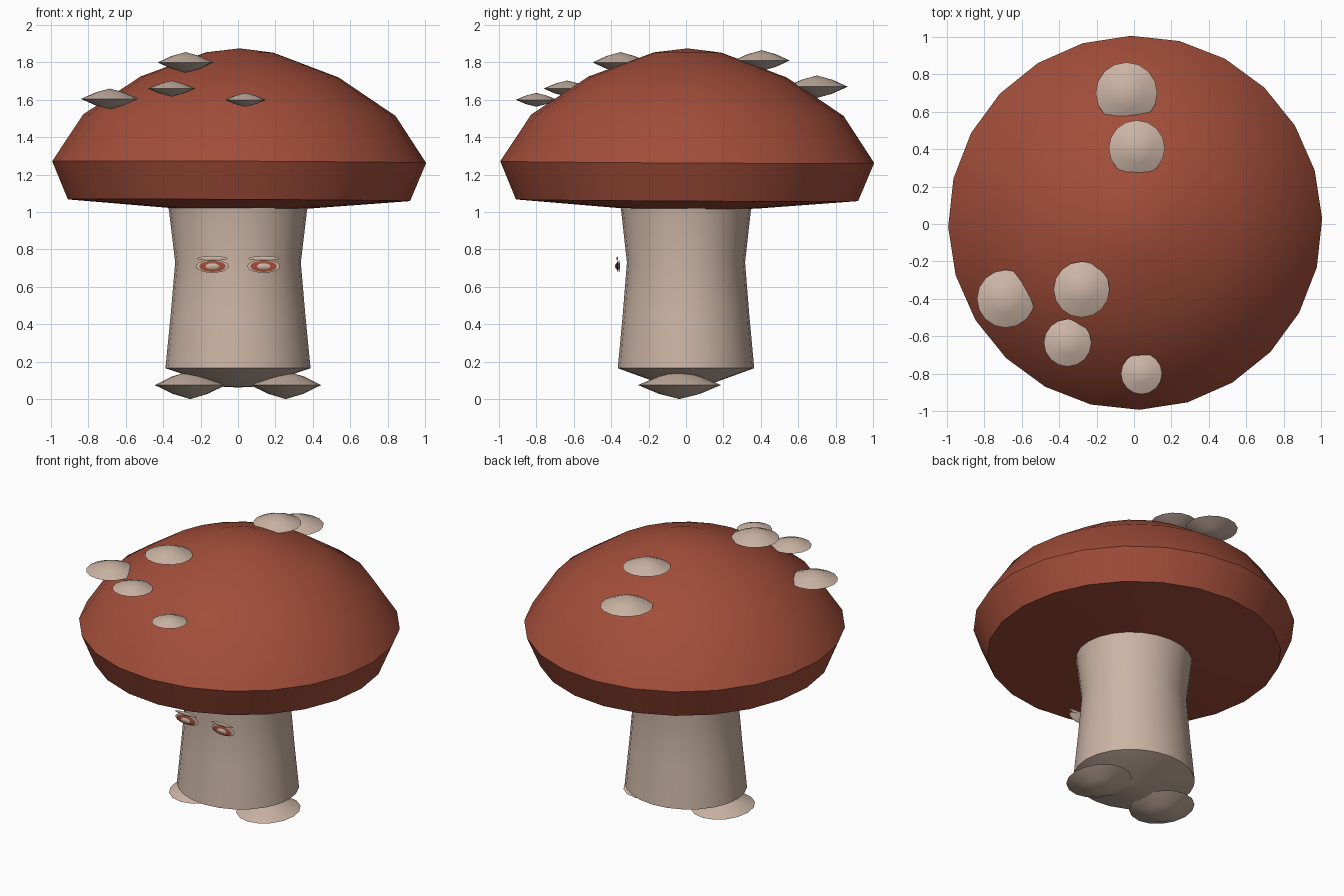
import bpy, bmesh, math
from mathutils import Matrix

if "Cube" in bpy.data.objects:
    bpy.data.objects.remove(bpy.data.objects["Cube"])


def make_material(name, rgb):
    m = bpy.data.materials.new(name)
    m.diffuse_color = (*rgb, 1)
    m.use_nodes = True
    m.node_tree.nodes["Principled BSDF"].inputs["Base Color"].default_value = m.diffuse_color
    return m


RED = make_material("brick red", (0.36, 0.075, 0.042))
CREAM = make_material("cream", (0.60, 0.46, 0.375))


def lathe(name, profile, sides, mat, loc=(0, 0, 0), scale=(1, 1, 1),
          rot=(0, 0, 0), angle=32):
    """Revolve (radius, height) points about z; zero radius makes a pole."""
    bm = bmesh.new()
    rings = []
    for r, z in profile:
        n = 1 if r == 0 else sides
        rings.append([bm.verts.new((r * math.cos(2 * math.pi * i / sides),
                                    r * math.sin(2 * math.pi * i / sides), z))
                      for i in range(n)])
    for a, b in zip(rings, rings[1:]):
        for i in range(sides):
            j = (i + 1) % sides
            vs = [a[i % len(a)], a[j % len(a)], b[j % len(b)], b[i % len(b)]]
            bm.faces.new(list(dict.fromkeys(vs)))
    bmesh.ops.transform(bm, matrix=Matrix.Diagonal((*scale, 1)), verts=bm.verts)
    bmesh.ops.recalc_face_normals(bm, faces=bm.faces)
    me = bpy.data.meshes.new(name)
    bm.to_mesh(me)
    bm.free()
    me.materials.append(mat)
    ob = bpy.data.objects.new(name, me)
    bpy.context.collection.objects.link(ob)
    ob.location, ob.rotation_euler = loc, rot
    bpy.ops.object.select_all(action='DESELECT')
    ob.select_set(True)
    bpy.context.view_layer.objects.active = ob
    bpy.ops.object.shade_smooth_by_angle(angle=math.radians(angle))
    return ob


# Flat lens used for spots, feet and eyes
LENS = [(0, -1), (0.5, -0.62), (1, 0), (0.5, 0.62), (0, 1)]

# Cap: low dome, sharp rim, tapered lip and shallow underside
lathe("cap", [(0, 1.875), (0.18, 1.853), (0.53, 1.722), (0.835, 1.518),
              (1.0, 1.267), (0.915, 1.063), (0.37, 1.02), (0, 1.01)],
      24, RED, rot=(-0.005, 0.005, math.radians(1.3)))

# Stem: waisted, slightly oval, with a dished bottom
lathe("stem", [(0, 1.1), (0.385, 1.1), (0.368, 1.0), (0.336, 0.73),
               (0.36, 0.45), (0.388, 0.165), (0.1, 0.067), (0, 0.062)],
      24, CREAM, scale=(1, 0.94, 1))

# Spots on the cap: x, y, z, radius, half height
spots = [(-0.04, 0.70, 1.67, 0.165, 0.06), (0.015, 0.405, 1.81, 0.15, 0.055),
         (-0.28, -0.35, 1.80, 0.15, 0.055), (-0.685, -0.40, 1.605, 0.155, 0.055),
         (-0.355, -0.635, 1.66, 0.127, 0.043), (0.04, -0.80, 1.60, 0.11, 0.037)]
for i, (x, y, z, r, h) in enumerate(spots):
    lathe(f"cap_spot_{i + 1}", LENS, 16, CREAM, (x, y, z), (r, r, h), angle=40)

for side, s in (("left", -1), ("right", 1)):
    # Feet
    lathe(f"{side}_foot", LENS, 16, CREAM, (s * 0.255, -0.035, 0.075),
          (0.19, 0.222, 0.075), angle=40)
    # Eyes: cream rim, red iris, cream centre, each a little further forward
    turn = (math.pi / 2, 0, 0)
    x = s * 0.137
    for part, mat, y, w, h in (("eye_rim", CREAM, -0.358, 0.088, 0.035),
                               ("eye_iris", RED, -0.367, 0.07, 0.03),
                               ("eye_centre", CREAM, -0.374, 0.036, 0.016)):
        lathe(f"{side}_{part}", LENS, 20, mat, (x, y, 0.71), (w, h, 0.006), turn, 40)
    # Brow above the eye
    lathe(f"{side}_brow", LENS, 16, CREAM, (x, -0.368, 0.752),
          (0.083, 0.012, 0.005), turn, 40)
